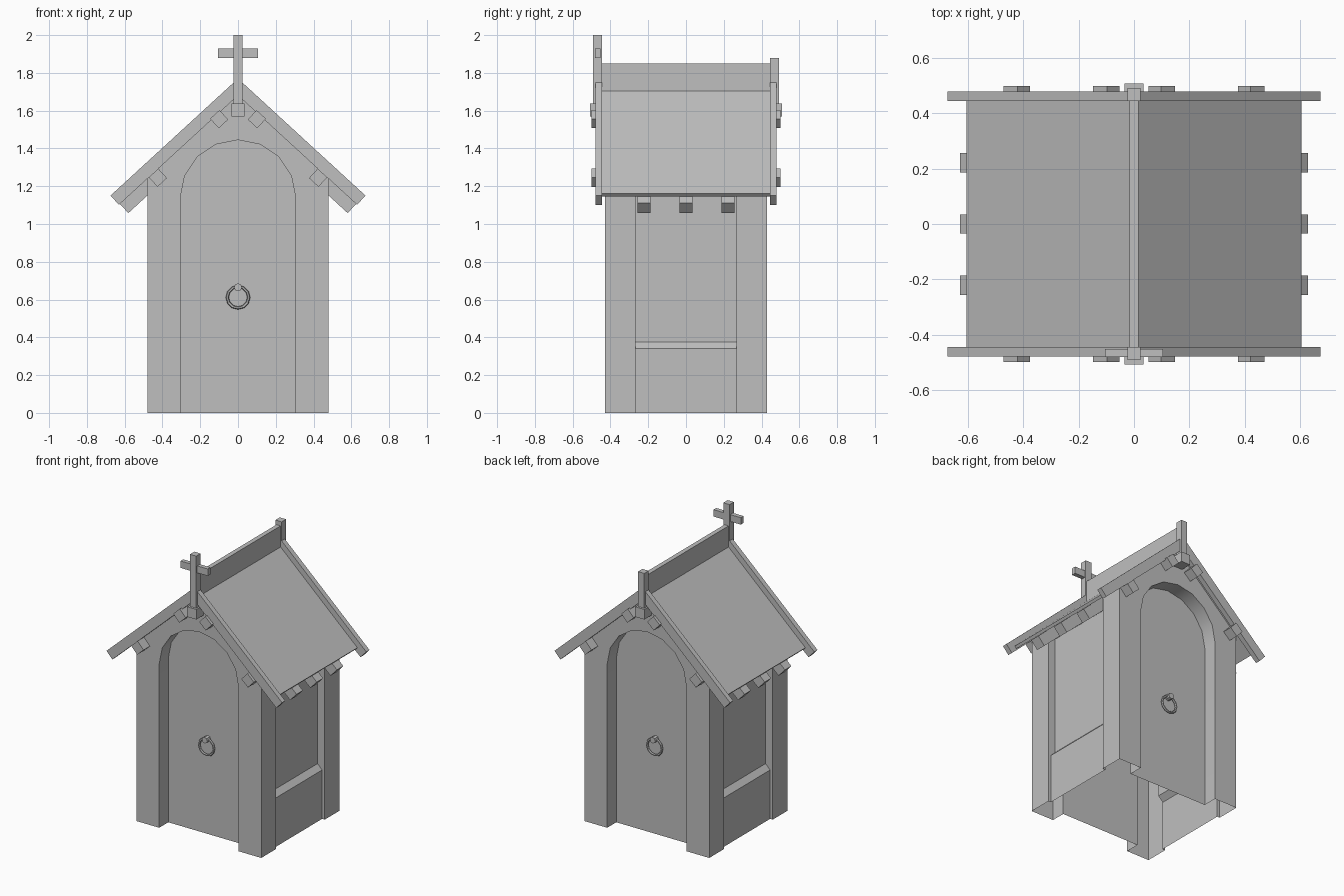
import bpy, bmesh, math
from mathutils import Matrix, Vector

cube = bpy.data.objects.get("Cube")
if cube:
    bpy.data.objects.remove(cube, do_unlink=True)

GREY = (0.52, 0.52, 0.52, 1)
stone = bpy.data.materials.new("plain_grey")
stone.use_nodes = True
stone.diffuse_color = GREY
stone.node_tree.nodes["Principled BSDF"].inputs["Base Color"].default_value = GREY

SLOPE = 0.918
PITCH = math.atan(SLOPE)


def add_object(name, bm):
    bmesh.ops.recalc_face_normals(bm, faces=bm.faces)
    mesh = bpy.data.meshes.new(name)
    bm.to_mesh(mesh)
    bm.free()
    mesh.materials.append(stone)
    obj = bpy.data.objects.new(name, mesh)
    bpy.context.collection.objects.link(obj)
    return obj


def prism(name, outline, y0, y1):
    """Extrude an x-z outline along y."""
    bm = bmesh.new()
    face = bm.faces.new([bm.verts.new((x, y0, z)) for x, z in outline])
    ext = bmesh.ops.extrude_face_region(bm, geom=[face])
    verts = [v for v in ext["geom"] if isinstance(v, bmesh.types.BMVert)]
    bmesh.ops.translate(bm, verts=verts, vec=(0, y1 - y0, 0))
    return add_object(name, bm)


def box(name, x, y, z, turn=0.0):
    """Box from (min, max) ranges, turned about its own y axis."""
    size = [b - a for a, b in (x, y, z)]
    mid = Vector([(a + b) / 2 for a, b in (x, y, z)])
    bm = bmesh.new()
    m = Matrix.Translation(mid) @ Matrix.Rotation(turn, 4, 'Y') @ Matrix.Diagonal((*size, 1))
    bmesh.ops.create_cube(bm, size=1, matrix=m)
    return add_object(name, bm)


def chevron(name, apex, reach, thick, y0, y1):
    """Inverted V following the roof pitch, with square-cut ends."""
    end = apex - SLOPE * reach
    right = [(reach, end),
             (reach - thick * math.sin(PITCH), end - thick * math.cos(PITCH))]
    left = [(-x, z) for x, z in reversed(right)]
    outline = [(0, apex)] + right + [(0, apex - thick / math.cos(PITCH))] + left
    return prism(name, outline, y0, y1)


# Body: gabled shell with recessed doors and side panels
W, D, APEX = 0.48, 0.43, 1.695
eave = APEX - SLOPE * W
body = prism("body", [(-W, 0), (W, 0), (W, eave), (0, APEX), (-W, eave)], -D, D)

R, SPRING = 0.305, 1.14
arch = [(R * math.cos(i * math.pi / 8), SPRING + R * math.sin(i * math.pi / 8)) for i in range(9)]
door_outline = [(R, -0.2)] + arch + [(-R, -0.2)]
cutters = [prism("door_cutter", door_outline, s * 0.33, s * 0.6) for s in (-1, 1)]
panel = [(0.46, -0.2), (0.46, 0.34), (0.425, 0.375), (0.425, 1.6), (0.7, 1.6), (0.7, -0.2)]
for s in (-1, 1):
    cutters.append(prism("panel_cutter", [(s * x, z) for x, z in panel], -0.267, 0.267))

bpy.context.view_layer.objects.active = body
for c in cutters:
    c.hide_render = True
    mod = body.modifiers.new("recess", 'BOOLEAN')
    mod.operation, mod.solver, mod.object = 'DIFFERENCE', 'EXACT', c
    bpy.ops.object.modifier_apply(modifier=mod.name)
for c in cutters:
    bpy.data.objects.remove(c, do_unlink=True)

# The shell is open underneath
bm = bmesh.new()
bm.from_mesh(body.data)
floor = [f for f in bm.faces if f.normal.z < -0.9 and f.calc_center_median().z < 0.01]
bmesh.ops.delete(bm, geom=floor, context='FACES_ONLY')
bm.to_mesh(body.data)
bm.free()

# Roof, ridge board, verge boards and rafters
chevron("roof", 1.718, 0.607, 0.02, -0.45, 0.45)
box("ridge_board", (-0.016, 0.016), (-0.45, 0.45), (1.68, 1.85))
for name, s in (("front", -1), ("back", 1)):
    chevron(name + "_verge_board", 1.77, 0.675, 0.066, s * 0.445, s * 0.48)
for i in (-1, 0, 1):
    chevron("rafter", 1.69, 0.63, 0.073, i * 0.222 - 0.035, i * 0.222 + 0.035)

# Purlins poking out of both gables
box("ridge_purlin", (-0.035, 0.035), (-0.508, 0.508), (1.568, 1.638))
for s in (-1, 1):
    for x, z in ((0.1, 1.555), (0.424, 1.245)):
        box("purlin", (s * x - 0.034, s * x + 0.034), (-0.5, 0.5), (z - 0.034, z + 0.034), s * PITCH)

# Cross on the front gable, plain post on the back
box("cross_post", (-0.024, 0.024), (-0.493, -0.445), (1.6, 2.0))
box("cross_bar", (-0.105, 0.105), (-0.482, -0.452), (1.88, 1.928))
box("back_post", (-0.024, 0.024), (0.445, 0.493), (1.6, 1.88))

# Ring handles on both doors
rounded = [body]
for name, s in (("front", -1), ("back", 1)):
    bpy.ops.mesh.primitive_torus_add(major_segments=12, minor_segments=6, major_radius=0.057,
                                     minor_radius=0.008, location=(0, s * 0.345, 0.612),
                                     rotation=(math.pi / 2, 0, 0))
    ring = bpy.context.object
    ring.name = name + "_door_ring"
    bpy.ops.mesh.primitive_cylinder_add(vertices=8, radius=0.021, depth=0.04,
                                        location=(0, s * 0.347, 0.665), rotation=(math.pi / 2, 0, 0))
    knob = bpy.context.object
    knob.name = name + "_door_knob"
    for obj in (ring, knob):
        obj.data.materials.append(stone)
    rounded.append(ring)

bpy.ops.object.select_all(action='DESELECT')
for obj in rounded:
    obj.select_set(True)
bpy.context.view_layer.objects.active = body
bpy.ops.object.shade_smooth_by_angle(angle=math.radians(35))
